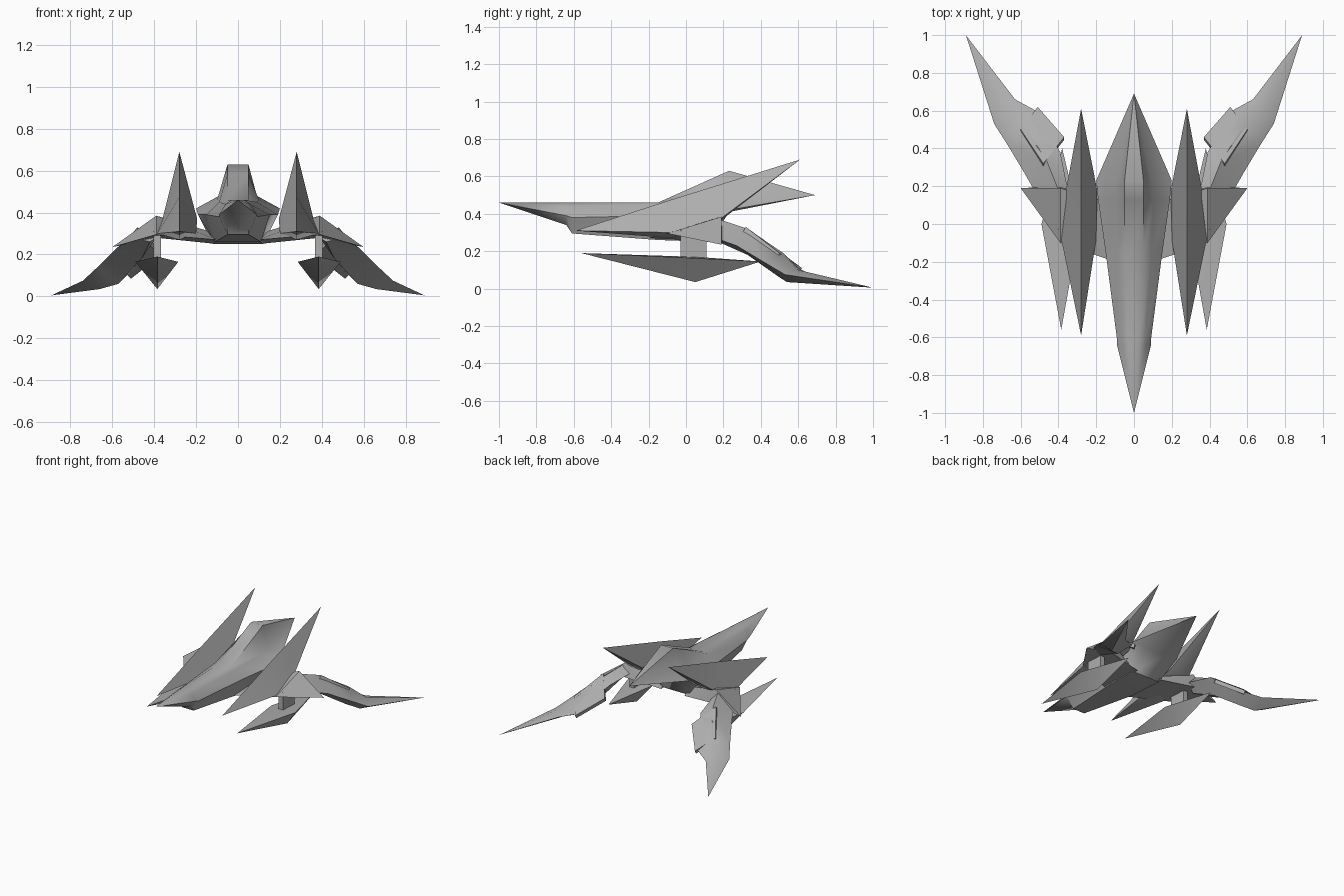
import bpy, bmesh, math
from mathutils import Vector

cube = bpy.data.objects.get("Cube")
if cube:
    bpy.data.objects.remove(cube, do_unlink=True)

hull_grey = bpy.data.materials.new("hull_grey")
hull_grey.use_nodes = True
hull_grey.diffuse_color = (0.42, 0.42, 0.42, 1)
hull_grey.node_tree.nodes["Principled BSDF"].inputs["Base Color"].default_value = (0.42, 0.42, 0.42, 1)


def finish(name, bm, mirrored, angle):
    bmesh.ops.recalc_face_normals(bm, faces=bm.faces[:])
    mesh = bpy.data.meshes.new(name)
    bm.to_mesh(mesh)
    bm.free()
    mesh.materials.append(hull_grey)
    part = bpy.data.objects.new(name, mesh)
    bpy.context.collection.objects.link(part)
    bpy.ops.object.select_all(action='DESELECT')
    part.select_set(True)
    bpy.context.view_layer.objects.active = part
    bpy.ops.object.shade_smooth_by_angle(angle=math.radians(angle))
    if mirrored:
        part.modifiers.new("mirror", 'MIRROR').use_mirror_merge = False
    return part


def loft(name, sections, mirrored=True, angle=50):
    """Skin a row of equal rings; a ring of one point makes a pointed end."""
    bm = bmesh.new()
    rings = [[bm.verts.new(p) for p in ring] for ring in sections]
    for a, b in zip(rings, rings[1:]):
        count = max(len(a), len(b))
        for i in range(count):
            j = (i + 1) % count
            if len(a) == 1:
                bm.faces.new((a[0], b[i], b[j]))
            elif len(b) == 1:
                bm.faces.new((a[i], b[0], a[j]))
            else:
                bm.faces.new((a[i], b[i], b[j], a[j]))
    for end in (rings[0], rings[-1]):
        if len(end) > 2:
            bm.faces.new(end)
    return finish(name, bm, mirrored, angle)


def hull_ring(y, *half):
    """Ring at y from right-hand (x, z) points running top to bottom."""
    return [(x, y, z) for x, z in half] + [(-x, y, z) for x, z in reversed(half)]


def spike_ring(y, ridge, outer, keel, inner, side_z, centre=0.28):
    return [(centre, y, ridge), (outer, y, side_z), (centre, y, keel), (inner, y, side_z)]


# Central fuselage with raised canopy and pointed tail
loft("fuselage", [
    [(0, -1, 0.46)],
    hull_ring(-0.64, (0.03, 0.46), (0.06, 0.44), (0.09, 0.39), (0.05, 0.34)),
    hull_ring(-0.61, (0.03, 0.46), (0.06, 0.44), (0.09, 0.38), (0.05, 0.295)),
    hull_ring(-0.15, (0.05, 0.46), (0.09, 0.45), (0.15, 0.39), (0.11, 0.26)),
    hull_ring(0.13, (0.05, 0.585), (0.1, 0.46), (0.19, 0.39), (0.12, 0.25)),
    hull_ring(0.23, (0.05, 0.63), (0.09, 0.48), (0.2, 0.42), (0.1, 0.41)),
    [(0, 0.69, 0.5)],
], mirrored=False)

# Upswept side spikes
loft("side_spike", [
    [(0.28, -0.59, 0.31)],
    spike_ring(-0.08, 0.475, 0.385, 0.27, 0.2, 0.3),
    spike_ring(0.18, 0.556, 0.36, 0.36, 0.195, 0.37),
    [(0.28, 0.61, 0.69)],
])

# Gull wings running from the belly to the outer points
loft("wing", [
    [(0.1, -0.2, 0.27), (0.1, 0.1, 0.3), (0.1, 0.16, 0.25)],
    [(0.39, -0.1, 0.295), (0.39, 0.19, 0.385), (0.39, 0.2, 0.28)],
    [(0.6, 0.19, 0.235)],
], angle=30)

# Hanging pods and their pylons
loft("hanging_pod", [
    [(0.385, -0.56, 0.19)],
    [(0.385, 0.05, 0.17), (0.49, 0, 0.165), (0.385, 0.05, 0.035), (0.285, 0, 0.165)],
    [(0.38, 0.4, 0.145)],
])
loft("pod_pylon", [
    [(x, y, z) for x, y in ((0.367, -0.03), (0.403, -0.03), (0.403, 0.11), (0.367, 0.11))]
    for z in (0.165, 0.31)
], angle=30)

# Rear legs, each ring ordered inner, top, outer, bottom
loft("rear_leg", [
    [(0.35, 0.18, 0.31), (0.4, 0.18, 0.37), (0.5, 0.13, 0.28), (0.42, 0.15, 0.26)],
    [(0.39, 0.38, 0.28), (0.46, 0.33, 0.32), (0.58, 0.27, 0.23), (0.46, 0.33, 0.18)],
    [(0.52, 0.6, 0.11), (0.58, 0.52, 0.19), (0.67, 0.42, 0.14), (0.57, 0.5, 0.06)],
    [(0.63, 0.66, 0.08), (0.68, 0.6, 0.1), (0.74, 0.53, 0.075), (0.66, 0.54, 0.035)],
    [(0.89, 1, 0.005)],
])

# Kite-shaped armour plates wrapped round the legs
kite = [Vector(p) for p in ((0.51, 0.62, 0.11), (0.6, 0.5, 0.19), (0.48, 0.32, 0.33), (0.37, 0.46, 0.22))]
loft("leg_armour", [kite, [p + Vector((0, -0.015, -0.025)) for p in kite]], angle=30)
